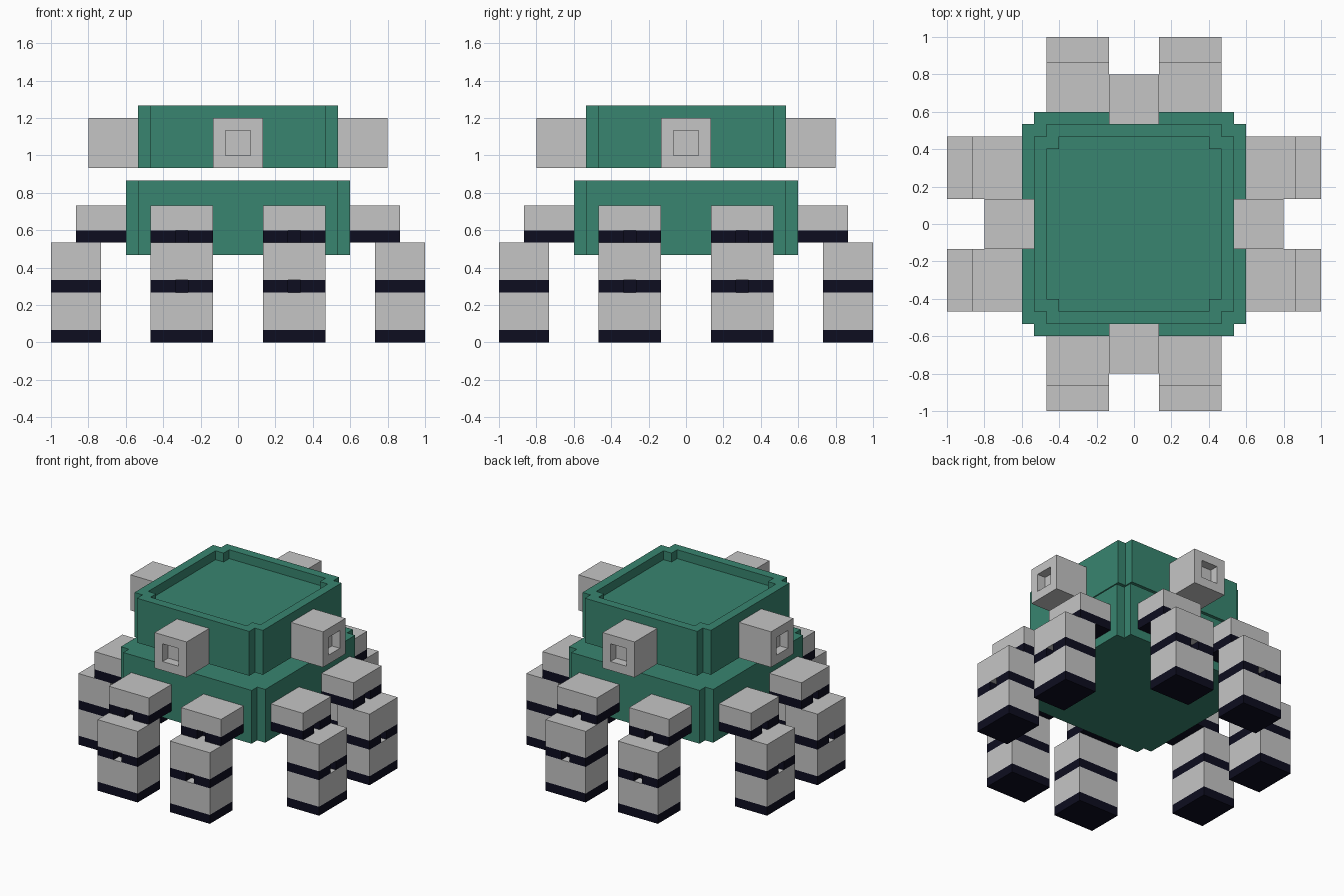
import bpy, bmesh, math
from mathutils import Matrix, Vector

cube = bpy.data.objects.get("Cube")
if cube:
    bpy.data.objects.remove(cube, do_unlink=True)

U = 1 / 15  # size of one block


def material(name, rgb):
    m = bpy.data.materials.new(name)
    m.use_nodes = True
    m.diffuse_color = (*rgb, 1)
    for n in m.node_tree.nodes:
        if n.type == 'BSDF_PRINCIPLED':
            n.inputs["Base Color"].default_value = (*rgb, 1)
    return m


GREEN = material("green shell", (0.040, 0.235, 0.160))
GREY = material("light grey", (0.56, 0.56, 0.56))
NAVY = material("dark navy", (0.004, 0.004, 0.014))


def prism(bm, outline, z0, z1, mat=0):
    """Extrude a flat outline from z0 to z1 (in blocks)."""
    base = bm.faces.new([bm.verts.new((x, y, z0)) for x, y in outline])
    ext = bmesh.ops.extrude_face_region(bm, geom=[base], use_keep_orig=True)["geom"]
    bmesh.ops.translate(bm, vec=(0, 0, z1 - z0),
                        verts=[g for g in ext if isinstance(g, bmesh.types.BMVert)])
    faces = {f for v in base.verts for f in v.link_faces}
    faces |= {g for g in ext if isinstance(g, bmesh.types.BMFace)}
    for f in faces:
        f.material_index = mat
    bmesh.ops.recalc_face_normals(bm, faces=list(faces))


def recess(bm, direction, border, depth):
    """Sink a pocket into the face that points in the given direction."""
    d = Vector(direction)
    bm.normal_update()
    face = max((f for f in bm.faces if f.normal.dot(d) > 0.9),
               key=lambda f: f.calc_center_median().dot(d))
    bmesh.ops.inset_region(bm, faces=[face], thickness=border, use_even_offset=True)
    ext = bmesh.ops.extrude_face_region(bm, geom=[face])["geom"]
    bmesh.ops.translate(bm, vec=-d * depth,
                        verts=[g for g in ext if isinstance(g, bmesh.types.BMVert)])
    if face.is_valid and not any(e.is_boundary for e in face.edges) \
            and any(len(e.link_faces) > 2 for e in face.edges):
        bmesh.ops.delete(bm, geom=[face], context='FACES_ONLY')
    bmesh.ops.recalc_face_normals(bm, faces=bm.faces)


def finish(bm, name, mats, turn=0):
    bm.transform(Matrix.Rotation(turn, 4, 'Z') @ Matrix.Scale(U, 4))
    me = bpy.data.meshes.new(name)
    bm.to_mesh(me)
    bm.free()
    for m in mats:
        me.materials.append(m)
    ob = bpy.data.objects.new(name, me)
    bpy.context.collection.objects.link(ob)
    return ob


def rect(x0, x1, y0, y1):
    return [(x0, y0), (x1, y0), (x1, y1), (x0, y1)]


def stepped_square(r):
    """Square with one block missing at each corner."""
    s = r - 1
    corner = [(s, -r), (s, -s), (r, -s)]
    pts = []
    for _ in range(4):
        pts += corner
        corner = [(-y, x) for x, y in corner]
    return pts


def slotted(cx, y0, y1):
    """Leg section with a one-block slot in the middle of its outer side."""
    return [(cx - 2.5, y0), (cx - .5, y0), (cx - .5, y0 + 1), (cx + .5, y0 + 1),
            (cx + .5, y0), (cx + 2.5, y0), (cx + 2.5, y1), (cx - 2.5, y1)]


# Lower body
bm = bmesh.new()
prism(bm, stepped_square(9), 7, 13)
finish(bm, "lower_body", [GREEN])

# Upper body with a shallow tray in its roof
bm = bmesh.new()
prism(bm, stepped_square(8), 14, 19)
recess(bm, (0, 0, 1), 1, 1)
finish(bm, "upper_body", [GREEN])

# One eye block and two legs on each side
for i, side in enumerate(("front", "left", "back", "right")):
    turn = i * math.pi / 2
    bm = bmesh.new()
    prism(bm, rect(-2, 2, -12, -8), 14, 18)
    recess(bm, (0, -1, 0), 1, 1)
    finish(bm, side + "_eye_block", [GREY], turn)

    for cx, tag in ((-4.5, "a"), (4.5, "b")):
        # Upper leg: grey block on a slotted dark band
        bm = bmesh.new()
        prism(bm, slotted(cx, -13, -9), 8, 9, 1)
        prism(bm, rect(cx - 2.5, cx + 2.5, -13, -9), 9, 11, 0)
        finish(bm, f"{side}_upper_leg_{tag}", [GREY, NAVY], turn)

        # Lower leg: dark foot, grey shin, slotted dark band, grey knee
        bm = bmesh.new()
        block = rect(cx - 2.5, cx + 2.5, -15, -11)
        prism(bm, block, 0, 1, 1)
        prism(bm, block, 1, 4, 0)
        prism(bm, slotted(cx, -15, -11), 4, 5, 1)
        prism(bm, block, 5, 8, 0)
        finish(bm, f"{side}_lower_leg_{tag}", [GREY, NAVY], turn)
